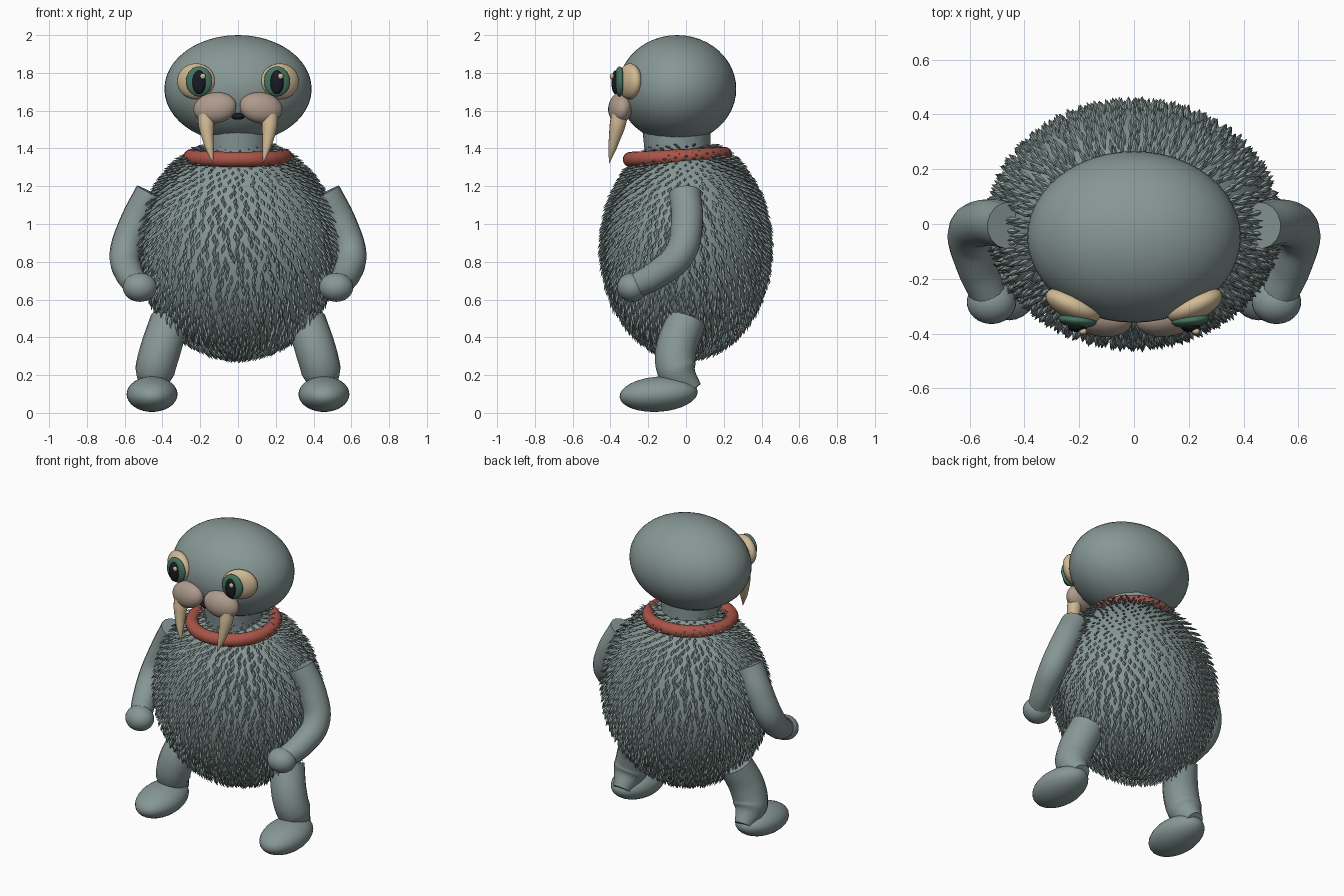
import bpy
import bmesh
import math
import random
from mathutils import Vector, Matrix

if "Cube" in bpy.data.objects:
    bpy.data.objects.remove(bpy.data.objects["Cube"])
random.seed(4)


def material(name, rgb):
    m = bpy.data.materials.new(name)
    m.use_nodes = True
    m.diffuse_color = (*rgb, 1)
    bsdf = next(n for n in m.node_tree.nodes if n.type == 'BSDF_PRINCIPLED')
    bsdf.inputs["Base Color"].default_value = (*rgb, 1)
    bsdf.inputs["Roughness"].default_value = 0.6
    return m


GREY = material("grey_green", (0.24, 0.31, 0.30))
RED = material("collar_red", (0.40, 0.09, 0.065))
CREAM = material("cream", (0.64, 0.49, 0.30))
TAUPE = material("muzzle_taupe", (0.42, 0.32, 0.26))
GREEN = material("iris_green", (0.06, 0.17, 0.115))
BLACK = material("near_black", (0.01, 0.01, 0.018))


def finish(ob, name, mat, smooth=True):
    ob.name = name
    ob.data.materials.clear()
    ob.data.materials.append(mat)
    if smooth:
        bpy.ops.object.select_all(action='DESELECT')
        ob.select_set(True)
        bpy.context.view_layer.objects.active = ob
        bpy.ops.object.shade_smooth_by_angle(angle=math.radians(40))
    return ob


def ball(name, center, radii, mat, rot=(0, 0, 0), segs=32):
    bpy.ops.mesh.primitive_uv_sphere_add(
        segments=segs, ring_count=segs // 2, location=center,
        rotation=[math.radians(a) for a in rot])
    ob = bpy.context.object
    ob.scale = radii
    return finish(ob, name, mat)


def tube(name, points, mat, side=1):
    """Tapered tube through (x, y, z, radius) points, mirrored by side."""
    cu = bpy.data.curves.new(name, 'CURVE')
    cu.dimensions = '3D'
    cu.bevel_depth = 1
    cu.bevel_resolution = 6
    cu.resolution_u = 8
    cu.use_fill_caps = True
    sp = cu.splines.new('BEZIER')
    sp.bezier_points.add(len(points) - 1)
    for bp, (x, y, z, r) in zip(sp.bezier_points, points):
        bp.co = (x * side, y, z)
        bp.radius = r
        bp.handle_left_type = bp.handle_right_type = 'AUTO'
    ob = bpy.data.objects.new(name, cu)
    bpy.context.collection.objects.link(ob)
    bpy.ops.object.select_all(action='DESELECT')
    ob.select_set(True)
    bpy.context.view_layer.objects.active = ob
    bpy.ops.object.convert(target='MESH')
    return finish(bpy.context.object, name, mat)


# Head, neck and body
ball("head", (0, -0.047, 1.715), (0.39, 0.313, 0.285), GREY, segs=48)
tube("neck", [(0, -0.04, 1.3, 0.18), (0, -0.045, 1.4, 0.175),
              (0, -0.05, 1.5, 0.18)], GREY)
BODY_C = Vector((0, 0, 0.87))
BODY_R = Vector((0.505, 0.425, 0.56))
ball("body", BODY_C, BODY_R, GREY, segs=48)

# Quills: slim leaf shapes combed down and outward over the body
bm = bmesh.new()
COUNT = 2300
for i in range(COUNT):
    h = 1 - 2 * (i + 0.5) / COUNT
    if h > 0.965:
        continue
    a = i * math.pi * (3 - math.sqrt(5)) + random.uniform(-0.03, 0.03)
    ring = math.sqrt(1 - h * h)
    unit = Vector((ring * math.cos(a), ring * math.sin(a), h))
    root = BODY_C + unit * BODY_R
    normal = Vector(u / r for u, r in zip(unit, BODY_R)).normalized()
    across = normal.cross(Vector((0, 0, 1))).normalized()
    down = across.cross(normal)
    if down.z > 0:
        down = -down
    along = (normal * 0.5 + down * 0.85
             + across * random.uniform(-0.15, 0.15)).normalized()
    lift = across.cross(along).normalized()
    length = random.uniform(0.065, 0.085)
    belly = root + along * length * 0.5
    tail = bm.verts.new(root - normal * 0.004)
    tip = bm.verts.new(root + along * length)
    mid = [bm.verts.new(belly + d) for d in
           (across * 0.01, lift * 0.008, across * -0.01, lift * -0.008)]
    for k in range(4):
        p, q = mid[k], mid[(k + 1) % 4]
        bm.faces.new((tail, p, q))
        bm.faces.new((tip, q, p))
bmesh.ops.recalc_face_normals(bm, faces=bm.faces)
me = bpy.data.meshes.new("quills")
bm.to_mesh(me)
bm.free()
quills = bpy.data.objects.new("quills", me)
bpy.context.collection.objects.link(quills)
finish(quills, "quills", GREY, smooth=False)

# Collar
bpy.ops.mesh.primitive_torus_add(
    major_segments=48, minor_segments=16, major_radius=0.25, minor_radius=0.04,
    location=(0, -0.045, 1.355), rotation=(math.radians(3), 0, 0))
finish(bpy.context.object, "collar", RED)

# Mouth
ball("mouth", (0, -0.335, 1.57), (0.036, 0.025, 0.018), BLACK, segs=16)

for side, label in ((1, "left"), (-1, "right")):
    # Eyes
    ball(label + "_eye", (0.222 * side, -0.297, 1.755),
         (0.108, 0.052, 0.095), CREAM, (0, 0, 24 * side))
    ball(label + "_iris", (0.206 * side, -0.352, 1.755),
         (0.07, 0.026, 0.08), GREEN, (0, 0, 6 * side))
    ball(label + "_pupil", (0.206 * side, -0.373, 1.75),
         (0.036, 0.022, 0.063), BLACK, segs=24)
    ball(label + "_eye_glint", (0.206 * side + 0.02, -0.392, 1.782),
         (0.015, 0.012, 0.016), CREAM, segs=12)

    # Muzzle pads and tusks
    ball(label + "_muzzle_pad", (0.122 * side, -0.347, 1.615),
         (0.115, 0.063, 0.083), TAUPE, (-12, 8 * side, 8 * side))
    tube(label + "_tusk", [(0.168, -0.345, 1.61, 0.046),
                           (0.167, -0.363, 1.52, 0.042),
                           (0.152, -0.388, 1.41, 0.024),
                           (0.132, -0.407, 1.32, 0.001)], CREAM, side)

    # Arms and hands
    tube(label + "_arm", [(0.46, -0.005, 1.165, 0.085),
                          (0.545, 0.005, 1.0, 0.085),
                          (0.598, -0.035, 0.84, 0.082),
                          (0.575, -0.15, 0.735, 0.075),
                          (0.525, -0.27, 0.67, 0.066)], GREY, side)
    ball(label + "_hand", (0.52, -0.285, 0.665) if side > 0
         else (-0.52, -0.285, 0.665), (0.09, 0.08, 0.077), GREY)

    # Legs and feet
    tube(label + "_leg", [(0.36, 0.0, 0.49, 0.105),
                          (0.415, -0.055, 0.32, 0.108),
                          (0.44, -0.045, 0.22, 0.105),
                          (0.445, 0.035, 0.12, 0.055)], GREY, side)
    ball(label + "_foot", (0.455 * side, -0.145, 0.099),
         (0.135, 0.207, 0.093), GREY, (4, 0, 0))
